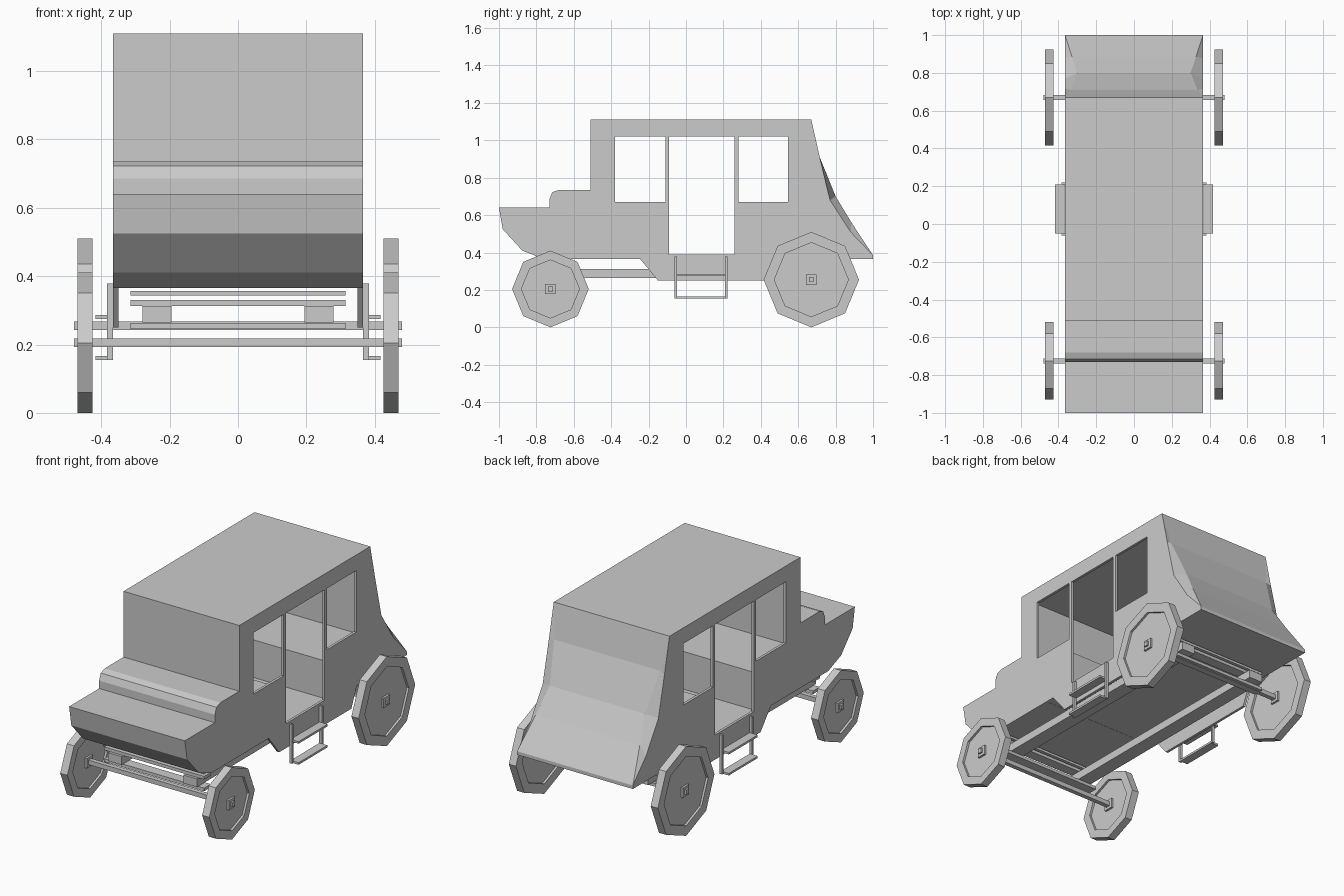
import bpy, bmesh, math

if "Cube" in bpy.data.objects:
    bpy.data.objects.remove(bpy.data.objects["Cube"])

HW = 0.365   # body half width


def make(name, verts, faces):
    me = bpy.data.meshes.new(name)
    bm = bmesh.new()
    vs = [bm.verts.new(v) for v in verts]
    for f in faces:
        bm.faces.new([vs[i] for i in f])
    bmesh.ops.remove_doubles(bm, verts=bm.verts, dist=1e-5)
    bmesh.ops.recalc_face_normals(bm, faces=bm.faces)
    bm.to_mesh(me)
    bm.free()
    ob = bpy.data.objects.new(name, me)
    bpy.context.collection.objects.link(ob)
    return ob


def prism(name, pts, x0, x1):
    """Extrude a (y, z) outline along x."""
    n = len(pts)
    verts = [(x, y, z) for x in (x0, x1) for y, z in pts]
    faces = [(i, (i + 1) % n, n + (i + 1) % n, n + i) for i in range(n)]
    return make(name, verts, faces + [tuple(range(n)), tuple(range(n, 2 * n))])


def box(name, x, y, z):
    return prism(name, [(y[0], z[0]), (y[1], z[0]), (y[1], z[1]), (y[0], z[1])], *x)


def cut(ob, cutter):
    m = ob.modifiers.new("cut", 'BOOLEAN')
    m.operation, m.solver, m.object = 'DIFFERENCE', 'EXACT', cutter
    cutter.hide_render = True
    bpy.context.view_layer.objects.active = ob
    bpy.ops.object.modifier_apply(modifier=m.name)
    bpy.data.objects.remove(cutter)


# Carriage body: side outline with nose, cowl, cabin and lower apron
body = prism("body", [
    (-1, .64), (-.73, .64), (-.73, .685), (-.715, .722), (-.68, .735),
    (-.51, .735), (-.51, 1.11), (.67, 1.11), (.67, .365), (.55, .365),
    (.5, .25), (-.15, .25), (-.245, .365), (-.76, .365), (-.875, .41),
    (-.98, .525)], -HW, HW)
# Cabin interior, leaving the two bench seats
cut(body, prism("cabin_cutter", [
    (-.495, 1.095), (-.495, .6), (-.115, .6), (-.115, .385), (.285, .385),
    (.285, .6), (.655, .6), (.655, 1.095)], -.35, .35))
# Hollow between the aprons
cut(body, box("under_cutter", (-.35, .35), (-.3, .62), (.1, .366)))
# Windows and doorway
for y0, y1, z0 in [(-.38, -.11, .67), (-.09, .26, .39), (.28, .545, .67)]:
    cut(body, box("opening_cutter", (-.5, .5), (y0, y1), (z0, 1.02)))

# Flared rear boot: back edge (half width, y, z) and side fold (y, z) per row
rows = [(HW, .67, 1.11, .67, 1.11), (.335, .71, .92, .71, .92),
        (.30, .80, .70, .77, .68), (.328, .885, .56, .88, .51),
        (HW, 1, .385, 1, .385), (HW, 1, .365, 1, .365)]
rows[1] = (.335, .71, .92, .715, .91)
verts, faces = [], []
for w, y, z, fy, fz in rows:
    verts += [(-HW, .67, fz), (-HW, fy, fz), (-w, y, z),
              (w, y, z), (HW, fy, fz), (HW, .67, fz)]
for r in range(len(rows) - 1):
    for c in range(5):
        a = r * 6 + c
        quad = [a, a + 1, a + 7, a + 6]
        keep = []
        for i in quad:      # skip corners that coincide
            if all(sum((p - q) ** 2 for p, q in zip(verts[i], verts[j])) > 1e-9 for j in keep):
                keep.append(i)
        if len(keep) > 2:
            faces.append(keep)
e = len(verts) - 6
faces.append((e, e + 1, e + 4, e + 5))
make("rear_boot", verts, faces)


def wheel(name, cx, cy, R, ri):
    """Eight-sided wheel with a raised rim and recessed disc."""
    prof = [(0, -.01), (ri, -.01), (ri, -.0225), (R, -.0225),
            (R, .0225), (ri, .0225), (ri, .01), (0, .01)]
    verts, faces, n = [], [], len(prof)
    for k in range(8):
        a = k * math.pi / 4
        verts += [(cx + x, cy + r * math.sin(a), R + r * math.cos(a)) for r, x in prof]
    for k in range(8):
        p, q = k * n, (k + 1) % 8 * n
        for i in range(1, n - 2):
            faces.append((p + i, p + i + 1, q + i + 1, q + i))
    faces += [tuple(k * n + 1 for k in range(8)), tuple(k * n + n - 2 for k in range(8))]
    make(name, verts, faces)


# Wheels, hubs, axles and cross springs
for end, y, R, ri in [("front", -.725, .205, .155), ("rear", .67, .255, .198)]:
    for side, s in [("left", -1), ("right", 1)]:
        wheel(f"{end}_wheel_{side}", s * .4475, y, R, ri)
        box(f"{end}_hub_{side}", (s * .4475 - .022, s * .4475 + .022),
            (y - .028, y + .028), (R - .028, R + .028))
    box(f"{end}_axle", (-.48, .48), (y - .013, y + .013), (R - .013, R + .013))
    box(f"{end}_upper_crossbar", (-.315, .315), (y - .03, y + .03), (.343, .357))
    box(f"{end}_middle_crossbar", (-.315, .315), (y - .03, y + .03), (.312, .33))
    box(f"{end}_lower_crossbar", (-.315, .315), (y - .03, y + .03), (.245, .263))

# Chassis rails and side steps
for side, s in [("left", -1), ("right", 1)]:
    box(f"rail_{side}", sorted((s * .195, s * .28)), (-.77, .74), (.265, .312))
    for tag, y in [("front", -.055), ("rear", .215)]:
        box(f"step_hanger_{tag}_{side}", sorted((s * .366, s * .383)),
            (y - .006, y + .006), (.155, .378))
    for tag, z in [("lower", .16), ("upper", .28)]:
        box(f"step_tread_{tag}_{side}", sorted((s * .367, s * .417)),
            (-.05, .21), (z - .006, z + .006))
